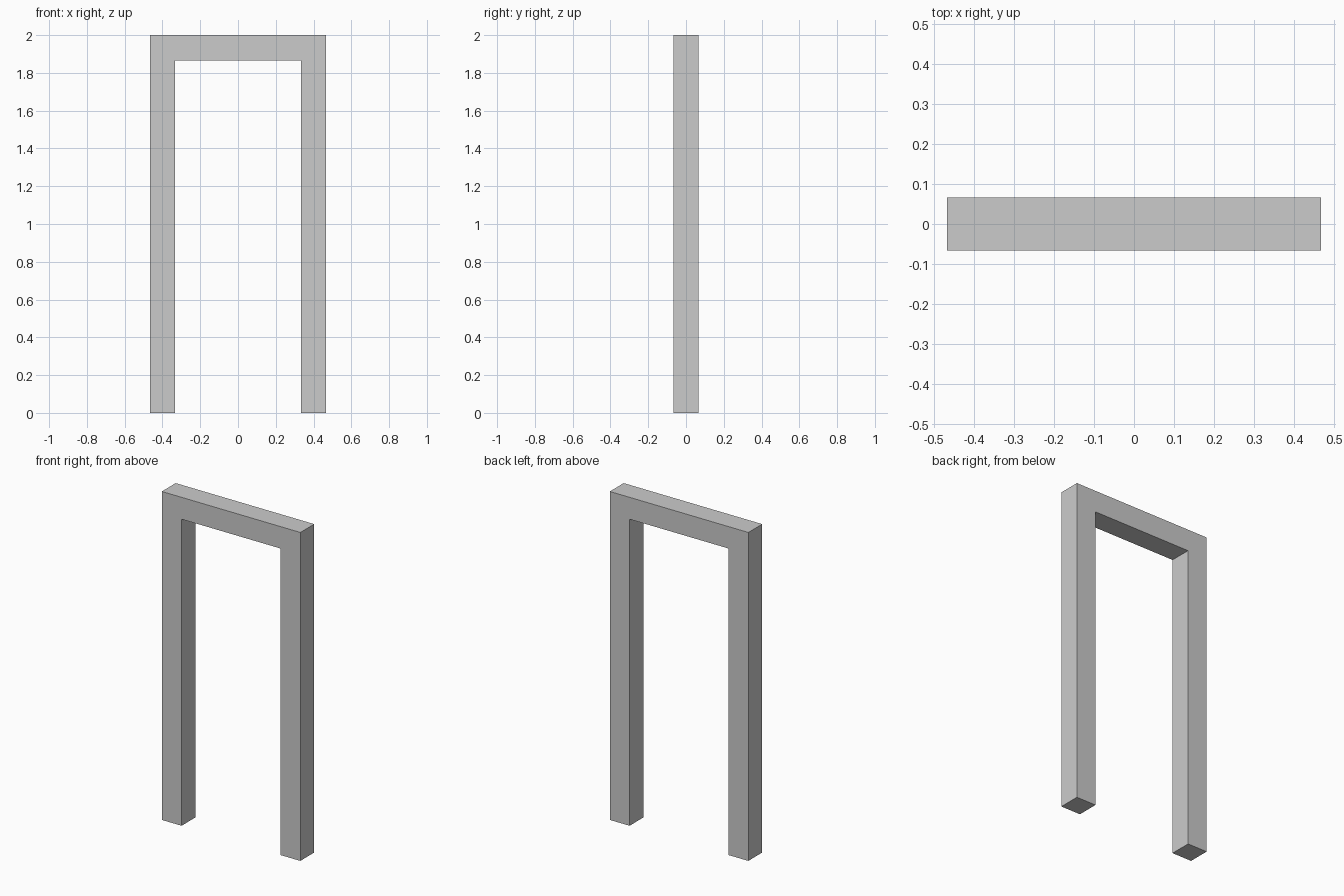
import bpy
import bmesh

if "Cube" in bpy.data.objects:
    bpy.data.objects.remove(bpy.data.objects["Cube"])

HEIGHT = 2.0
BEAM = HEIGHT / 15          # square section of posts and lintel
OUTER = 3.5 * BEAM          # half of the overall width
INNER = OUTER - BEAM        # half of the opening
UNDERSIDE = HEIGHT - BEAM   # bottom of the lintel

# Door frame: right half of the arch outline, mirrored to the left
half = [(INNER, UNDERSIDE), (INNER, 0), (OUTER, 0), (OUTER, HEIGHT)]
outline = half + [(-x, z) for x, z in reversed(half)]

bm = bmesh.new()
front = bm.faces.new([bm.verts.new((x, -BEAM / 2, z)) for x, z in outline])

# Extrude the outline to the back
extruded = bmesh.ops.extrude_face_region(bm, geom=[front], use_keep_orig=True)
back_verts = [g for g in extruded["geom"] if isinstance(g, bmesh.types.BMVert)]
bmesh.ops.translate(bm, verts=back_verts, vec=(0, BEAM, 0))
bmesh.ops.recalc_face_normals(bm, faces=bm.faces)

mesh = bpy.data.meshes.new("door_frame")
bm.to_mesh(mesh)
bm.free()
bpy.context.collection.objects.link(bpy.data.objects.new("door_frame", mesh))
